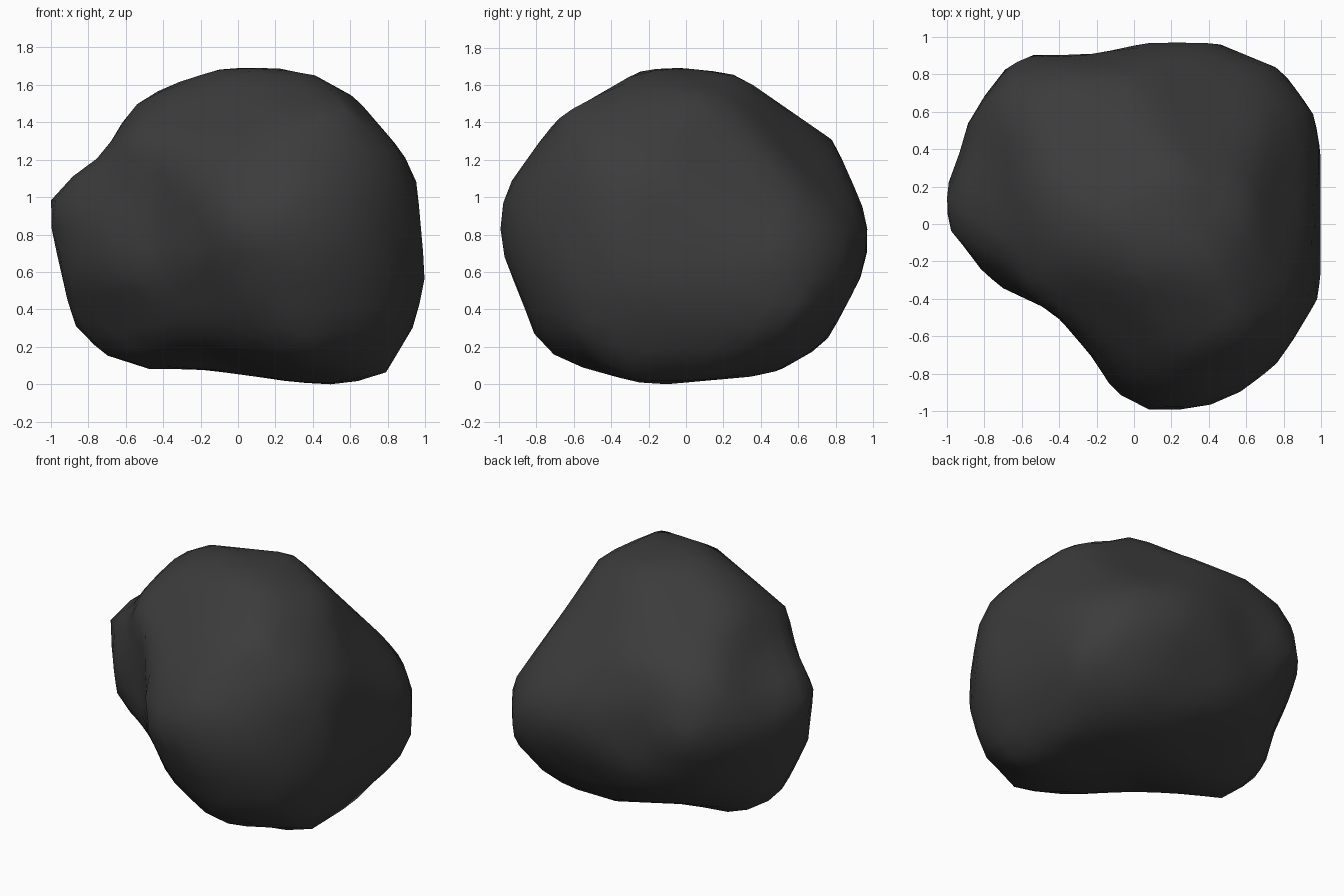
import bpy, bmesh, math
from mathutils import Vector

if "Cube" in bpy.data.objects:
    bpy.data.objects.remove(bpy.data.objects["Cube"])

# Carving profiles of the boulder, one per carving direction
FRONT = [(-1, 1.05), (-1, .87), (-.89, .35), (-.75, .19), (-.47, .10), (-.2, .10),
         (.10, .06), (.37, .02), (.54, 0), (.79, .08), (.95, .35), (1, .60),
         (.955, 1.11), (.88, 1.26), (.63, 1.55), (.34, 1.71), (-.05, 1.71),
         (-.22, 1.68), (-.55, 1.53), (-.72, 1.25)]
SIDE = [(-1, .91), (-1, .78), (-.82, .30), (-.71, .17), (-.60, .10), (-.32, 0),
        (.35, .06), (.53, .10), (.74, .22), (.93, .58), (1, .85), (.79, 1.32),
        (.27, 1.68), (-.02, 1.71), (-.23, 1.71), (-.70, 1.44), (-.95, 1.08)]
PLAN = [(-1, .13), (-.99, -.05), (-.77, -.31), (-.43, -.47), (-.19, -.75),
        (-.10, -.91), (.04, -.99), (.34, -1), (.61, -.88), (.79, -.72),
        (1, -.37), (1, .54), (.80, .82), (.46, .96), (.22, 1),
        (-.25, .90), (-.52, .91), (-.71, .83), (-.97, .40)]
CORNER_A = [(-.83, 1.12), (-.785, .63), (-.585, .415), (-.44, .10), (-.16, -.16),
            (.15, -.25), (.46, -.23), (.73, -.06), (1.09, .28), (1.125, .43),
            (1.12, .81), (.94, 1.02), (.354, 1.56), (-.10, 1.64), (-.37, 1.56),
            (-.585, 1.37), (-.64, 1.28), (-.73, 1.24)]
CORNER_B = [(-1.12, .73), (-1.125, .37), (-.85, .08), (-.45, -.04), (.01, -.06),
            (.33, -.12), (.54, -.04), (.64, .06), (.785, .33), (.83, .68),
            (.71, .94), (.66, 1.20), (.45, 1.38), (.19, 1.60), (-.15, 1.71),
            (-.27, 1.71), (-.55, 1.54), (-.77, 1.215)]
CORNER_C = [(-1.07, .62), (-1.0, .31), (-.84, .13), (-.675, .05), (-.35, .045),
            (0, .096), (.40, .058), (.64, .05), (.78, .17), (.89, .32),
            (.92, .51), (1.05, .80), (1.06, .91), (.98, 1.21), (.785, 1.40),
            (-.02, 1.71), (-.46, 1.64), (-.73, 1.47), (-.93, 1.305), (-1.02, 1.10)]
# profile, turn around z, tilt upwards (degrees)
CARVES = [(FRONT, 0, 0), (SIDE, 90, 0), (PLAN, 0, 90),
          (CORNER_A, 35, 25), (CORNER_B, 215, 25), (CORNER_C, 145, -15)]
CORE = Vector((.08, .05, .85))
BINS = 40


def reach(profile, ou, ov, du, dv):
    """Distance from (ou, ov) along (du, dv) to the profile."""
    best = 0
    for (ax, ay), (bx, by) in zip(profile, profile[1:] + profile[:1]):
        ex, ey = bx - ax, by - ay
        det = du * ey - dv * ex
        if abs(det) < 1e-9:
            continue
        t = ((ax - ou) * ey - (ay - ov) * ex) / det
        s = ((ax - ou) * dv - (ay - ov) * du) / det
        if t > 0 and -1e-4 <= s <= 1 + 1e-4:
            best = max(best, t)
    return best or 1


# Start from a ball and measure the stone's limit along each direction
bm = bmesh.new()
bmesh.ops.create_icosphere(bm, subdivisions=4, radius=1)
bm.verts.ensure_lookup_table()
dirs = [v.co.normalized() for v in bm.verts]
near = [[e.other_vert(v).index for e in v.link_edges] for v in bm.verts]
count = len(dirs)

limits, sectors, weights = [], [], []
for profile, turn, tilt in CARVES:
    a, e = math.radians(turn), math.radians(tilt)
    right = Vector((math.cos(a), math.sin(a), 0))
    up = Vector((-math.sin(a) * math.sin(e), math.cos(a) * math.sin(e), math.cos(e)))
    ou, ov = CORE.dot(right), CORE.dot(up)
    lim, sec, wt = [], [], []
    for d in dirs:
        u, v = d.dot(right), d.dot(up)
        s = math.hypot(u, v)
        if s < .01:  # looking straight along the carve: no limit
            u, v, s = .01, 0, .01
        lim.append(reach(profile, ou, ov, u / s, v / s) / s)
        sec.append(int((math.atan2(v, u) / math.tau + .5) * BINS) % BINS)
        wt.append(s ** 14)
    limits.append(lim)
    sectors.append(sec)
    weights.append(wt)

hull = [min(lim[i] for lim in limits) for i in range(count)]
radius = []
for i in range(count):
    total = sum(w[i] for w in weights)
    mean = sum(w[i] * min(lim[i], 1.4) for w, lim in zip(weights, limits)) / total
    radius.append(min(mean, hull[i]))

# Round the stone off, letting its rims swell back out to the profiles
for step in range(40):
    radius = [.5 * radius[i] + .5 * sum(radius[j] for j in near[i]) / len(near[i])
              for i in range(count)]
    for lim, sec in zip(limits, sectors):
        fill = [0] * BINS
        for i in range(count):
            fill[sec[i]] = max(fill[sec[i]], radius[i] / lim[i])
        for i in range(count):
            top = fill[sec[i]]
            if 0 < top < .995 and radius[i] / lim[i] > top - .02:
                radius[i] *= min(1 / top, 1.03)
    radius = [min(r, h) for r, h in zip(radius, hull)]

# Boulder surface, resting on the ground
for v, d, r in zip(bm.verts, dirs, radius):
    v.co = CORE + d * r
floor = min(v.co.z for v in bm.verts)
for v in bm.verts:
    v.co.z -= floor
for f in bm.faces:
    f.smooth = True

mesh = bpy.data.meshes.new("boulder")
bm.to_mesh(mesh)
bm.free()

stone = bpy.data.materials.new("dark grey stone")
stone.diffuse_color = (.045, .045, .045, 1)
stone.use_nodes = True
stone.node_tree.nodes["Principled BSDF"].inputs["Base Color"].default_value = stone.diffuse_color
mesh.materials.append(stone)
boulder = bpy.data.objects.new("boulder", mesh)
bpy.context.collection.objects.link(boulder)
